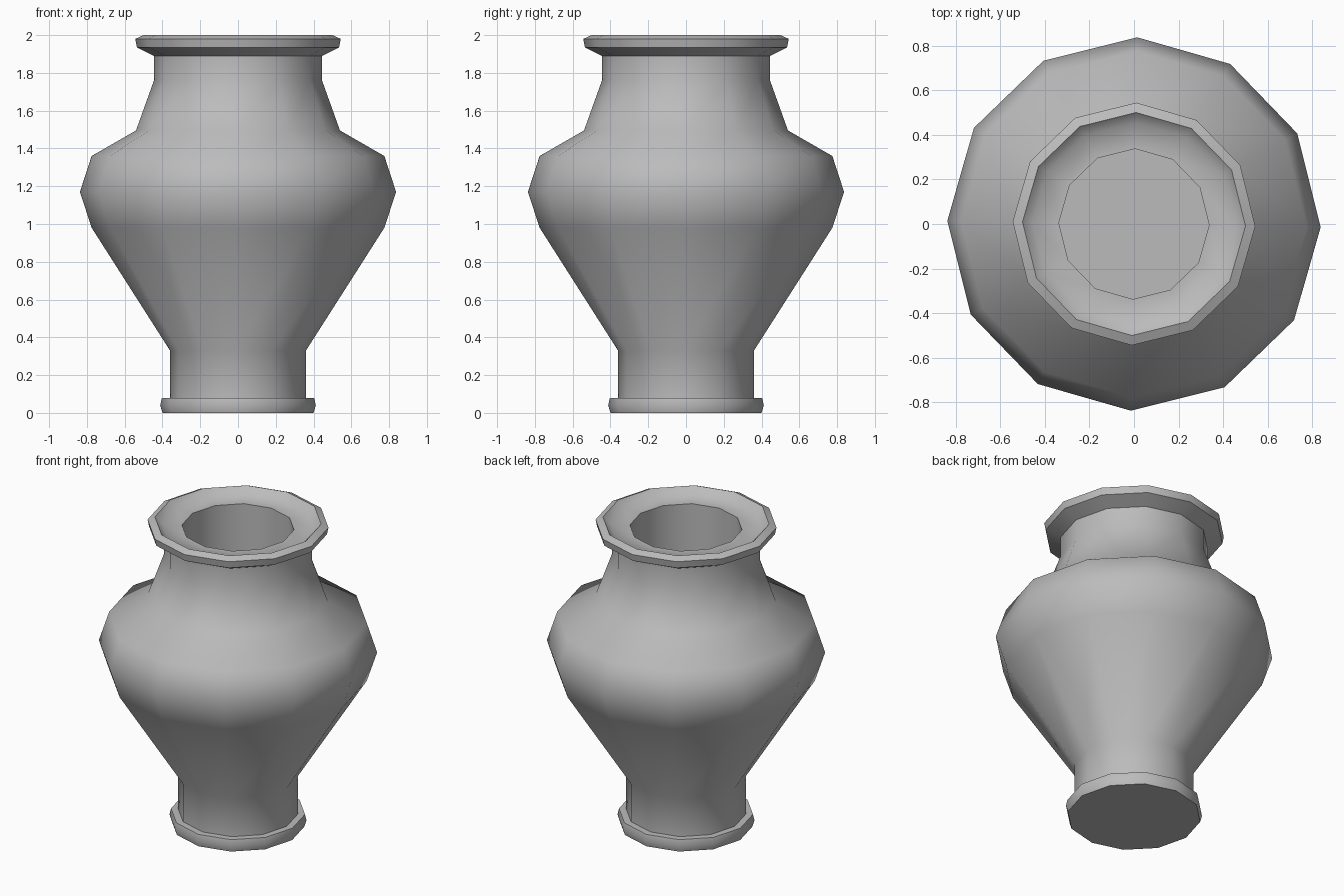
import bpy
import bmesh
import math

if "Cube" in bpy.data.objects:
    bpy.data.objects.remove(bpy.data.objects["Cube"], do_unlink=True)

SIDES = 12
TURN = math.radians(-1)

clay = bpy.data.materials.new("grey_clay")
clay.use_nodes = True
colour = (0.5, 0.5, 0.5, 1)
clay.diffuse_color = colour
clay.node_tree.nodes["Principled BSDF"].inputs["Base Color"].default_value = colour

# Radius and height, from the underside up the outside and down into the mouth
foot = [(0.40, 0), (0.412, 0.04), (0.403, 0.08)]
body = [(0.36, 0.08), (0.36, 0.33), (0.775, 0.98), (0.837, 1.17),
        (0.775, 1.36), (0.54, 1.495), (0.445, 1.76), (0.445, 1.89)]
lip = [(0.535, 1.935), (0.544, 1.98), (0.50, 2.0), (0.455, 1.955)]
mouth = [(0.337, 1.955), (0.337, 1.0)]


def lathe(name, profile):
    """Turn a profile into a closed low-poly vessel."""
    bm = bmesh.new()
    rings = []
    for r, z in profile:
        angles = [TURN + math.tau * i / SIDES for i in range(SIDES)]
        rings.append([bm.verts.new((r * math.cos(a), r * math.sin(a), z)) for a in angles])
    for low, high in zip(rings, rings[1:]):
        for i in range(SIDES):
            j = (i + 1) % SIDES
            bm.faces.new((low[i], low[j], high[j], high[i]))
    bm.faces.new(rings[0][::-1])   # underside
    bm.faces.new(rings[-1])        # inner floor
    mesh = bpy.data.meshes.new(name)
    bm.to_mesh(mesh)
    bm.free()
    mesh.materials.append(clay)
    obj = bpy.data.objects.new(name, mesh)
    bpy.context.collection.objects.link(obj)
    return obj


vase = lathe("vase", foot + body + lip + mouth)
bpy.ops.object.select_all(action="DESELECT")
vase.select_set(True)
bpy.context.view_layer.objects.active = vase
bpy.ops.object.shade_smooth_by_angle(angle=math.radians(50))
